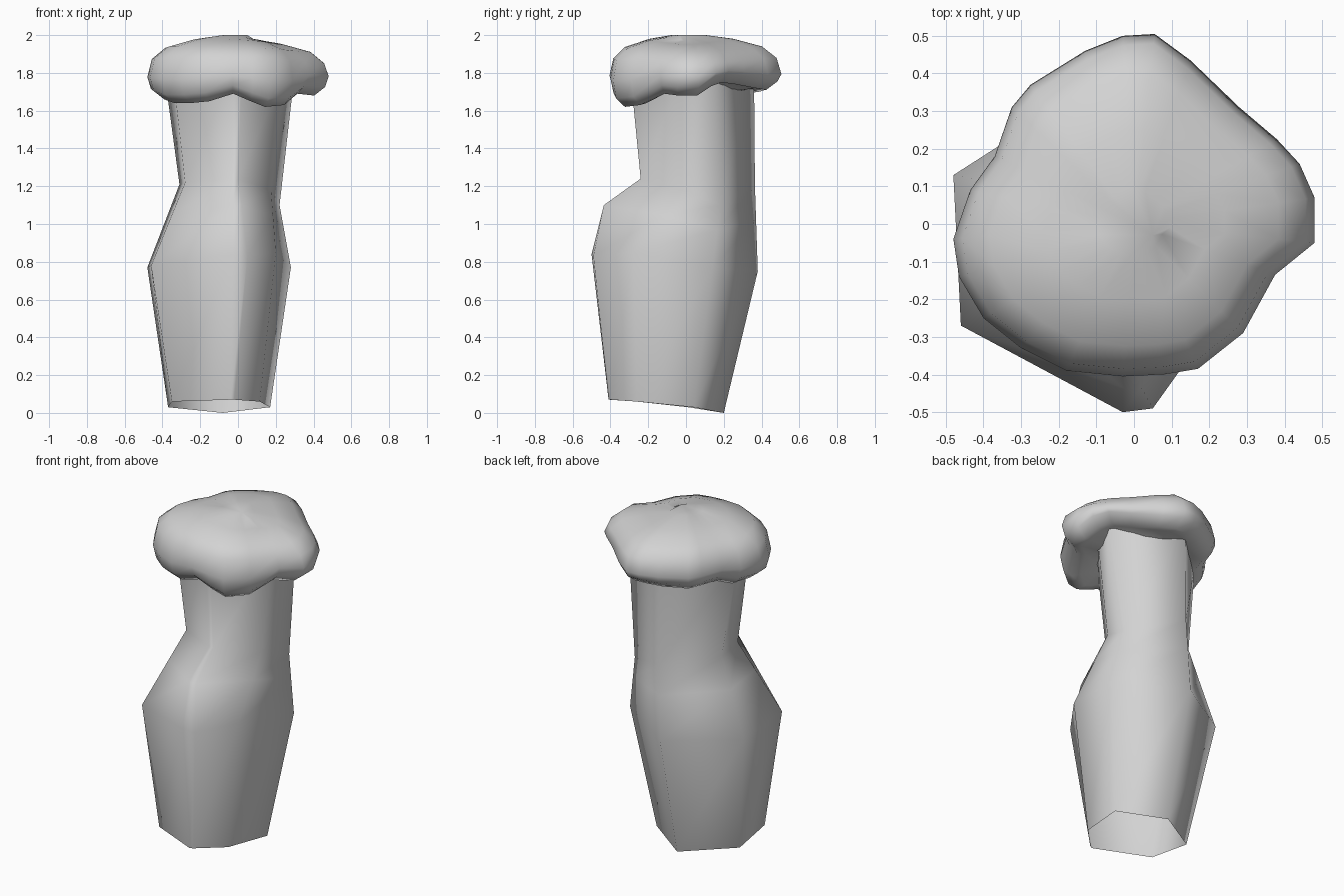
import bpy
import bmesh
from mathutils import Vector

default = bpy.data.objects.get("Cube")
if default:
    bpy.data.objects.remove(default, do_unlink=True)

# One pale stone colour for the whole rock
stone = bpy.data.materials.new("pale_grey_stone")
stone.use_nodes = True
stone_colour = (0.65, 0.65, 0.65, 1)
stone.diffuse_color = stone_colour
shader = stone.node_tree.nodes["Principled BSDF"]
shader.inputs["Base Color"].default_value = stone_colour
shader.inputs["Roughness"].default_value = 0.9


def loft(name, rings, apex=None):
    """Skin a stack of rings into an open, smooth shell with an optional tip."""
    bm = bmesh.new()
    loops = [[bm.verts.new(point) for point in ring] for ring in rings]
    count = len(loops[0])
    for lower, upper in zip(loops, loops[1:]):
        for i in range(count):
            j = (i + 1) % count
            bm.faces.new((lower[i], lower[j], upper[j], upper[i]))
    if apex is not None:
        tip = bm.verts.new(apex)
        for i in range(count):
            bm.faces.new((loops[-1][i], loops[-1][(i + 1) % count], tip))
    for face in bm.faces:
        face.smooth = True
    mesh = bpy.data.meshes.new(name)
    bm.to_mesh(mesh)
    bm.free()
    mesh.materials.append(stone)
    obj = bpy.data.objects.new(name, mesh)
    bpy.context.collection.objects.link(obj)
    return obj


# Stem: seven corners, counter-clockwise from the -x side, open underneath
foot = [(-.37, .01, .03), (-.35, -.26, .06), (-.04, -.41, .07), (-.02, -.4, .07),
        (.115, -.26, .06), (.17, .04, .03), (-.08, .2, 0)]
belly = [(-.48, .13, .77), (-.46, -.27, .78), (-.03, -.5, .84), (.05, -.49, .83),
         (.2, -.28, .85), (.28, .14, .77), (-.09, .38, .75)]
neck = [(-.31, .1, 1.21), (-.28, -.1, 1.22), (-.03, -.24, 1.24), (0, -.24, 1.24),
        (.175, -.02, 1.18), (.22, .18, 1.1), (-.07, .365, 1.2)]

# The shoulder follows the straight sides but juts forward at the front corners
shoulder = [Vector(low).lerp(Vector(high), 0.6) for low, high in zip(belly, neck)]
for corner in (2, 3):
    shoulder[corner].y = -0.435
    shoulder[corner].z = 1.1

# The stem flares towards its top, hidden inside the cap
collar = [(x, y, 1.8) for x, y in (
    (-.39, .06), (-.345, -.12), (-.03, -.295), (.02, -.295),
    (.25, -.02), (.3, .13), (-.07, .36))]
loft("stem", [foot, belly, shoulder, neck, collar])

# Cap outline, counter-clockwise: x, y and height of the hanging lower edge
outline = [(.48, -.05, 1.68), (.48, .07, 1.68), (.44, .16, 1.73), (.38, .225, 1.75),
           (.28, .31, 1.74), (.15, .435, 1.72), (.055, .505, 1.71), (-.03, .5, 1.71),
           (-.13, .46, 1.70), (-.275, .37, 1.69), (-.325, .31, 1.70), (-.37, .18, 1.70),
           (-.435, .09, 1.67), (-.48, -.04, 1.67), (-.465, -.14, 1.66), (-.4, -.25, 1.64),
           (-.3, -.33, 1.64), (-.18, -.39, 1.65), (-.03, -.405, 1.69), (.08, -.4, 1.65),
           (.17, -.385, 1.62), (.29, -.29, 1.63), (.375, -.135, 1.69)]


def cap_ring(scale, height):
    """Scaled copy of the outline with a height rule for every point."""
    return [(x * scale, y * scale, height(x, y, low)) for x, y, low in outline]


def tilted(level):
    """Upper surface, slightly higher on the -x side and along the y axis."""
    return lambda x, y, low: level - 0.025 * x + 0.04 * abs(y)


# Cap: tucked underside, lumpy rim and gently domed top
cap_rings = [
    cap_ring(0.50, lambda x, y, low: 1.70),
    cap_ring(0.72, lambda x, y, low: low + 0.01),
    cap_ring(0.84, lambda x, y, low: low),
    cap_ring(0.96, lambda x, y, low: low + 0.045),
    cap_ring(1.00, lambda x, y, low: 0.4 * low + 0.6 * 1.85),
    cap_ring(0.95, tilted(1.86)),
    cap_ring(0.80, tilted(1.92)),
    cap_ring(0.50, tilted(1.96)),
    cap_ring(0.20, tilted(1.98)),
]
loft("cap", cap_rings, apex=(.05, -.03, 2))
